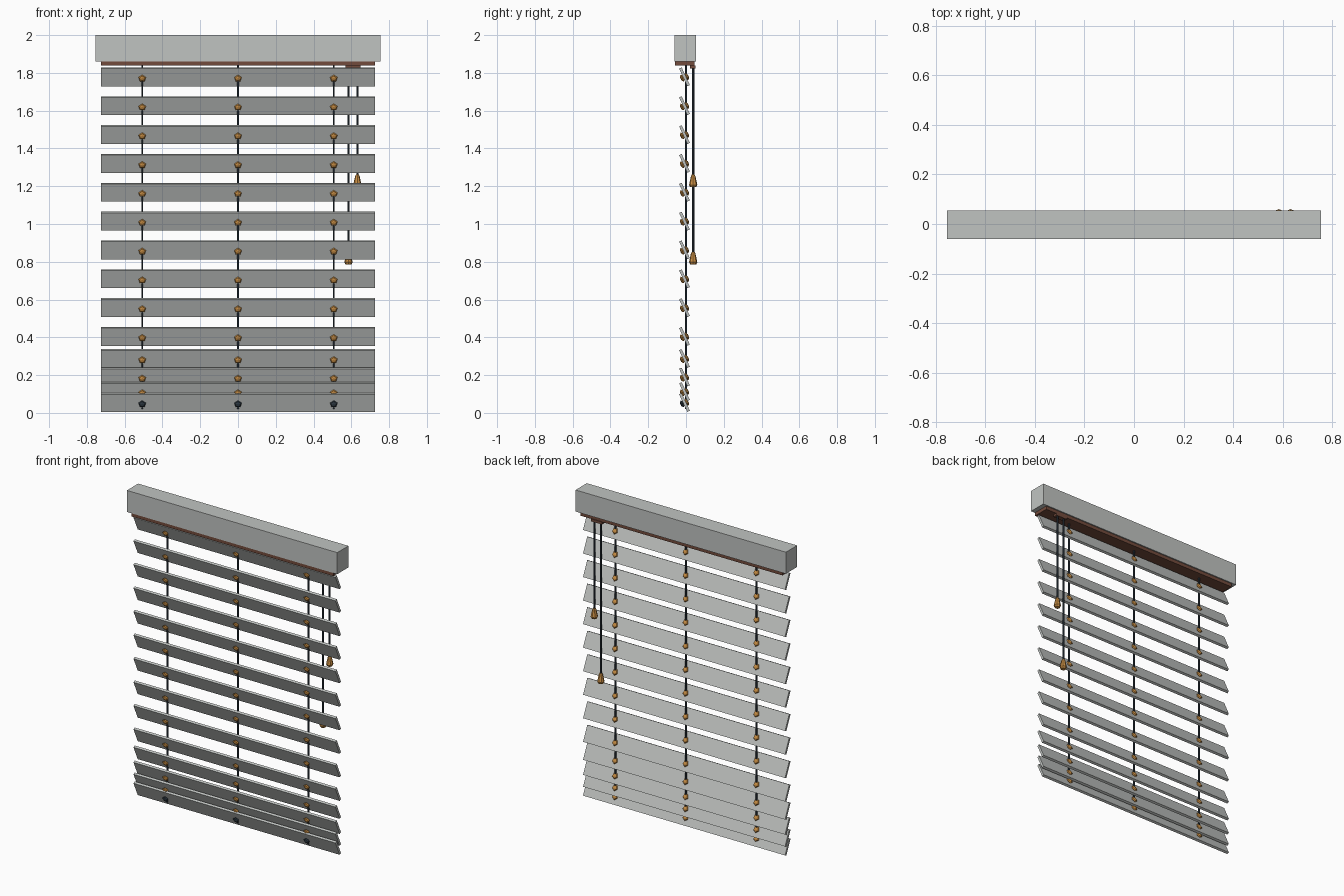
import bpy, bmesh
from math import radians, pi
from mathutils import Matrix, Vector

cube = bpy.data.objects.get("Cube")
if cube:
    bpy.data.objects.remove(cube)


def material(name, rgb):
    m = bpy.data.materials.new(name)
    m.use_nodes = True
    m.diffuse_color = (*rgb, 1)
    m.node_tree.nodes["Principled BSDF"].inputs["Base Color"].default_value = (*rgb, 1)
    return m


GREY = material("pale grey", (0.53, 0.55, 0.535))
BROWN = material("dark brown wood", (0.17, 0.07, 0.045))
GOLD = material("golden wood", (0.60, 0.28, 0.06))
CORD = material("dark slate cord", (0.03, 0.045, 0.06))


def finish(name, bm, mat):
    bmesh.ops.recalc_face_normals(bm, faces=bm.faces)
    me = bpy.data.meshes.new(name)
    bm.to_mesh(me)
    bm.free()
    me.materials.append(mat)
    ob = bpy.data.objects.new(name, me)
    bpy.context.collection.objects.link(ob)
    return ob


def box(name, size, loc, mat, tilt=0):
    bm = bmesh.new()
    bmesh.ops.create_cube(bm, size=1)
    bmesh.ops.transform(bm, verts=bm.verts, matrix=Matrix.Translation(loc)
                        @ Matrix.Rotation(tilt, 4, 'X') @ Matrix.Diagonal((*size, 1)))
    return finish(name, bm, mat)


def turned(name, profile, sides, matrix, mat):
    """Stack of rings given as (radius, height), capped at both ends."""
    bm = bmesh.new()
    rings = []
    for r, h in profile:
        rings.append([bm.verts.new(matrix @ (Matrix.Rotation(2 * pi * i / sides, 3, 'Z')
                                             @ Vector((0, r, h)))) for i in range(sides)])
    for a, b in zip(rings, rings[1:]):
        for i in range(sides):
            j = (i + 1) % sides
            bm.faces.new((a[i], a[j], b[j], b[i]))
    bm.faces.new(rings[0])
    bm.faces.new(rings[-1])
    return finish(name, bm, mat)


def cord(name, x, y, low, high):
    turned(name, [(0.006, low), (0.006, high)], 6, Matrix.Translation((x, y, 0)), CORD)


# Head rail, wooden strip under it and cord lock
box("head_rail", (1.51, 0.115, 0.14), (0, -0.0035, 1.93), GREY)
box("rail_strip", (1.45, 0.104, 0.022), (0, -0.006, 1.849), BROWN)
box("cord_lock", (0.08, 0.03, 0.016), (0.608, 0.035, 1.832), BROWN)

# Slats: evenly spread, then gathered at the bottom
TILT = radians(25)
heights = [1.779 - 0.1527 * i for i in range(10)] + [0.288, 0.19, 0.113, 0.055]
columns = (-0.507, 0, 0.507)
bead = [(0.012, 0), (0.021, 0.008), (0.017, 0.014), (0.007, 0.018)]

for n, z in enumerate(heights):
    centre = Vector((0, -0.008, z))
    box(f"slat_{n + 1}", (1.45, 0.015, 0.103), centre, GREY, TILT)
    # Five-sided beads on both faces of each slat
    for c, x in enumerate(columns):
        for side, turn in (("front", 90), ("back", -90)):
            place = (Matrix.Translation(centre + Vector((x, 0, -0.003)))
                     @ Matrix.Rotation(TILT, 4, 'X')
                     @ Matrix.Rotation(radians(turn), 4, 'X')
                     @ Matrix.Translation((0, 0, 0.004)))
            knot = side == "front" and n == len(heights) - 1
            turned(f"{side}_bead_{n + 1}_{c + 1}", bead, 5, place, CORD if knot else GOLD)

# Ladder cords through the slats
for c, x in enumerate(columns):
    cord(f"ladder_cord_{c + 1}", x, 0, 0.02, 1.85)

# Pull cords with tapered tassels
tassel = [(0.016, 0), (0.022, 0.012), (0.012, 0.058), (0.008, 0.066)]
for name, x, z in (("long", 0.585, 0.786), ("short", 0.632, 1.195)):
    cord(f"{name}_pull_cord", x, 0.038, z + 0.06, 1.83)
    turned(f"{name}_pull_tassel", tassel, 8, Matrix.Translation((x, 0.038, z)), GOLD)
